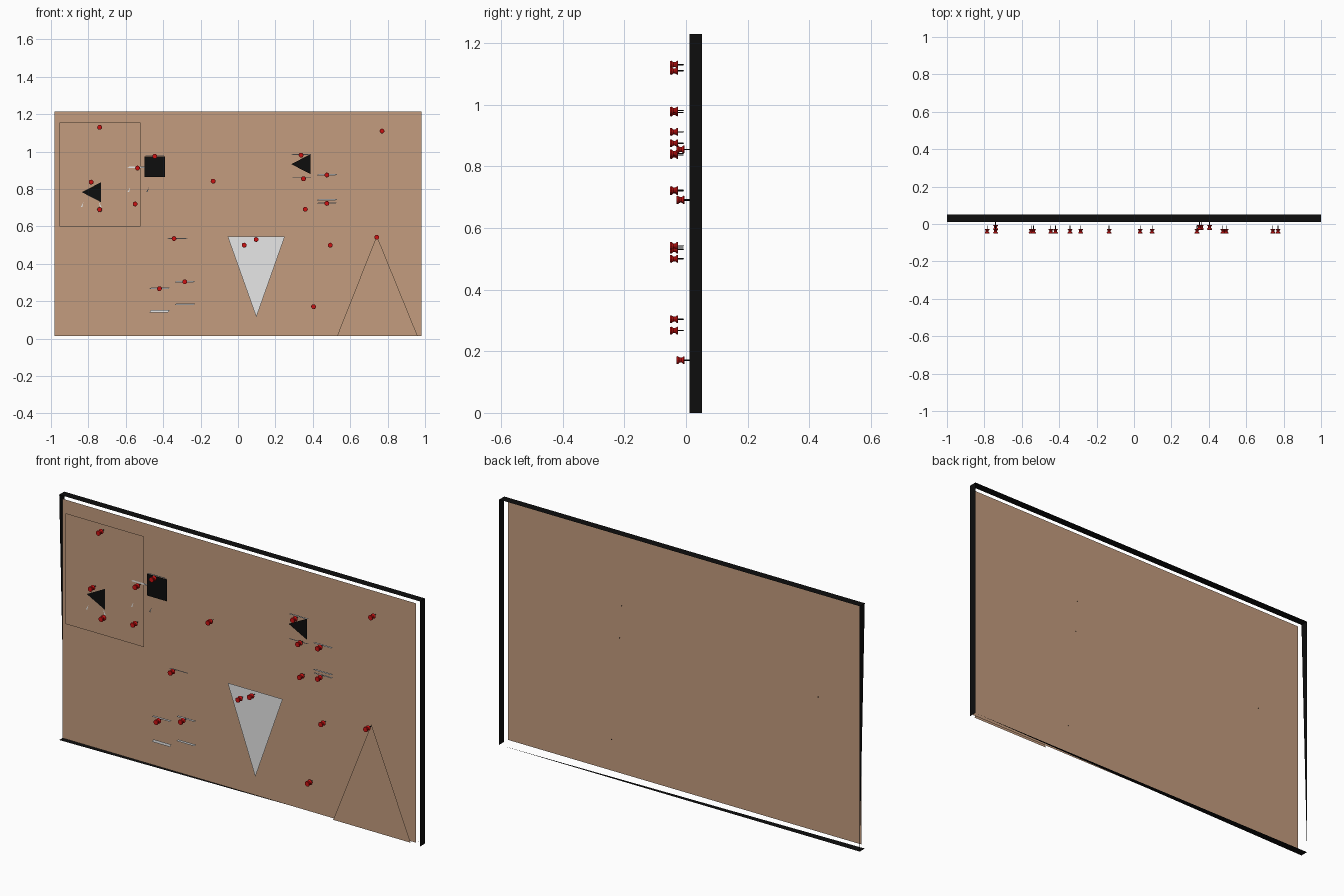
import bpy, math
from mathutils import Matrix

if "Cube" in bpy.data.objects:
    bpy.data.objects.remove(bpy.data.objects["Cube"])


def material(name, rgb):
    m = bpy.data.materials.new(name)
    m.diffuse_color = (*rgb, 1)
    m.use_nodes = True
    m.node_tree.nodes["Principled BSDF"].inputs["Base Color"].default_value = m.diffuse_color
    return m


CORK = material("cork_tan", (0.55, 0.335, 0.21))
BLACK = material("black", (0.004, 0.004, 0.004))
WHITE = material("paper_white", (0.8, 0.8, 0.8))
RED = material("pin_red", (0.62, 0.006, 0.006))


def mesh_object(name, verts, faces, mats):
    me = bpy.data.meshes.new(name)
    me.from_pydata(verts, [], faces)
    for m in mats:
        me.materials.append(m)
    ob = bpy.data.objects.new(name, me)
    bpy.context.collection.objects.link(ob)
    return ob


def sheet(name, outline, y, mat):
    """Flat sheet facing the front, outline given as (x, z) points."""
    verts = [(x, y, z) for x, z in outline]
    return mesh_object(name, verts, [tuple(range(len(verts)))], [mat])


def rect(x0, x1, z0, z1):
    return [(x0, z0), (x1, z0), (x1, z1), (x0, z1)]


# Cork panel
sheet("cork_panel", rect(-0.98, 0.98, 0.015, 1.215), 0.011, CORK)

# Thin open frame: full top and right strips, tapered left and bottom strips
F, B, H = 0.012, 0.052, 1.23
mesh_object("frame_top", [(-1, F, H), (1, F, H), (1, B, H), (-1, B, H)], [(0, 1, 2, 3)], [BLACK])
mesh_object("frame_right", [(1, F, 0), (1, B, 0), (1, B, H), (1, F, H)], [(0, 1, 2, 3)], [BLACK])
mesh_object("frame_left", [(-1, F, H), (-1, B, H), (-1, B, 0)], [(0, 1, 2)], [BLACK])
mesh_object("frame_bottom", [(-1, F, 0), (-1, B, 0), (1, B, 0)], [(0, 1, 2)], [BLACK])

# Large cork-coloured sheets and the white pennant
sheet("large_tan_sheet", rect(-0.955, -0.52, 0.60, 1.155), -0.003, CORK)
sheet("tan_triangle", [(0.53, 0.015), (0.96, 0.015), (0.742, 0.55)], -0.003, CORK)
sheet("white_pennant", [(0.098, 0.115), (0.25, 0.545), (-0.055, 0.545)], -0.003, WHITE)

# Black cards
sheet("black_square", rect(-0.5, -0.39, 0.865, 0.975), -0.006, BLACK)
for i, (x, z) in enumerate([(-0.835, 0.783), (0.285, 0.933)]):
    sheet(f"black_arrow_{i}", [(x, z), (x + 0.102, z - 0.053), (x + 0.102, z + 0.053)], -0.006, BLACK)

# Visible edges of the small notes: x centre, z, height
strips = [(-0.42, 0.269, 0.008), (-0.42, 0.146, 0.014), (-0.283, 0.305, 0.008),
          (-0.283, 0.184, 0.01), (-0.325, 0.535, 0.004), (0.475, 0.876, 0.007),
          (0.475, 0.742, 0.007), (0.475, 0.725, 0.006), (0.34, 0.985, 0.006),
          (0.34, 0.86, 0.004), (-0.535, 0.917, 0.007), (-0.445, 0.978, 0.004)]
for i, (x, z, h) in enumerate(strips):
    outline = [(x - 0.055, z - h / 2), (x + 0.045, z - h / 2),
               (x + 0.055, z + h / 2), (x - 0.045, z + h / 2)]
    sheet(f"note_edge_{i}", outline, -0.005, WHITE)

# Small turned-up note corners
for i, (x, z, s) in enumerate([(-0.84, 0.705, 1), (-0.73, 0.705, -1), (-0.59, 0.785, 1), (-0.49, 0.785, 1)]):
    sheet(f"note_corner_{i}", [(x, z), (x + s * 0.008, z), (x + s * 0.014, z + 0.025)], -0.005, WHITE)

# Push pins: spool-shaped head and needle, revolved about the y axis
PROFILE = [(0, -0.052), (0.012, -0.052), (0.013, -0.047), (0.008, -0.041), (0.008, -0.035),
           (0.013, -0.029), (0.012, -0.026), (0.002, -0.026), (0.002, -0.008), (0, -0.007)]
N = 12


def push_pin(name, x, z, dy):
    verts = [(x + r * math.cos(2 * math.pi * k / N), y + dy, z + r * math.sin(2 * math.pi * k / N))
             for r, y in PROFILE for k in range(N)]
    faces = [(j * N + k, j * N + (k + 1) % N, (j + 1) * N + (k + 1) % N, (j + 1) * N + k)
             for j in range(len(PROFILE) - 1) for k in range(N)]
    ob = mesh_object(name, verts, faces, [RED, BLACK])
    for i, p in enumerate(ob.data.polygons):
        p.material_index = 1 if i // N >= 7 else 0  # needle
        p.use_smooth = False


shallow = [(-0.74, 1.13), (0.77, 1.11), (-0.445, 0.975), (-0.537, 0.912), (0.337, 0.981),
           (-0.785, 0.837), (-0.133, 0.842), (0.475, 0.875), (-0.55, 0.72), (0.475, 0.723),
           (0.493, 0.5), (0.033, 0.5), (0.097, 0.53), (0.742, 0.542), (-0.342, 0.535),
           (-0.285, 0.304), (-0.42, 0.267)]
deep = [(0.35, 0.855), (-0.74, 0.69), (0.36, 0.692), (0.404, 0.171)]
for i, (x, z) in enumerate(shallow):
    push_pin(f"push_pin_{i}", x, z, 0)
for i, (x, z) in enumerate(deep):
    push_pin(f"deep_push_pin_{i}", x, z, 0.021)
